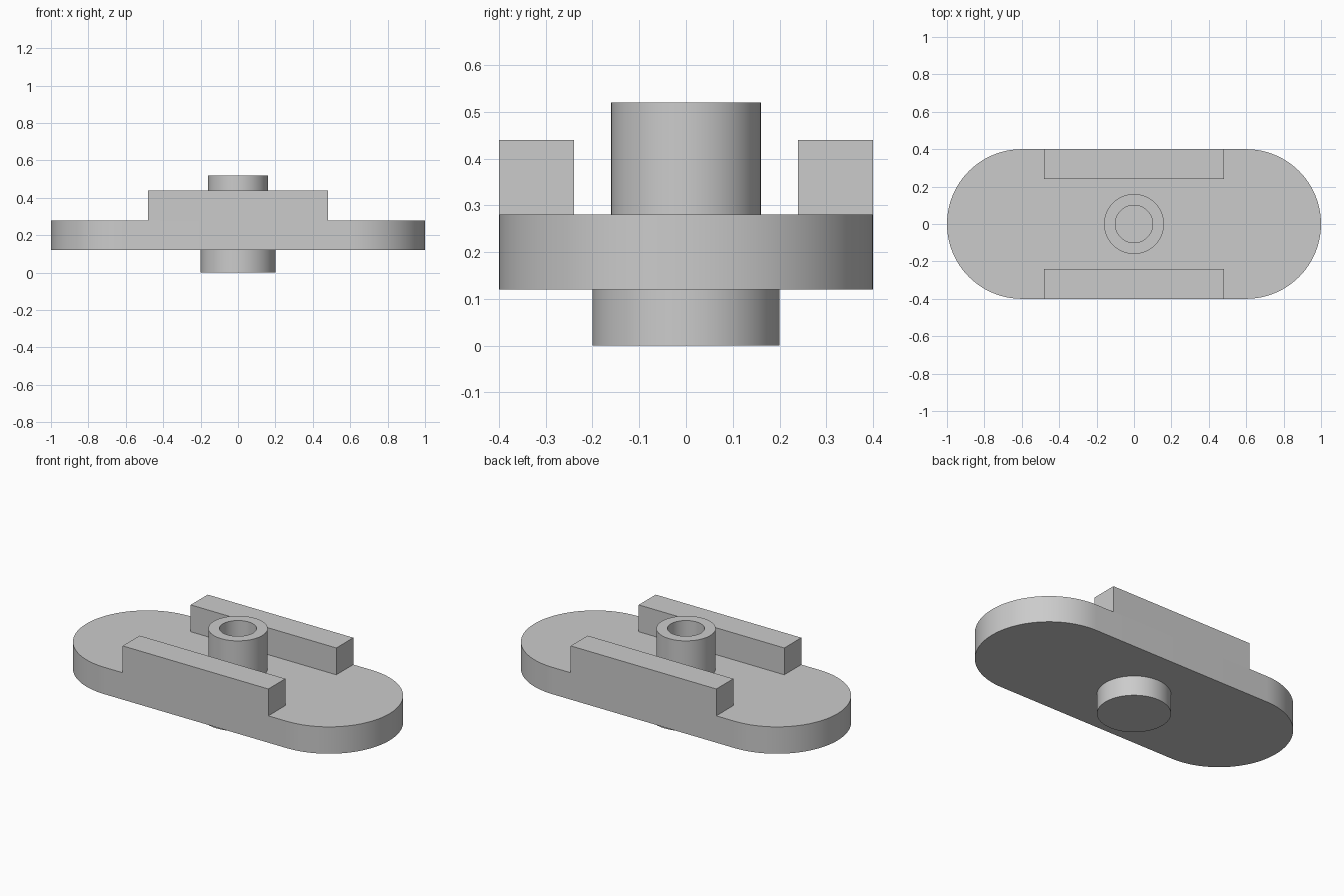
import bpy
import bmesh
from math import cos, sin, pi, radians

cube = bpy.data.objects.get("Cube")
if cube:
    bpy.data.objects.remove(cube, do_unlink=True)

grey = bpy.data.materials.new("plain grey")
grey.use_nodes = True
colour = (0.6, 0.6, 0.6, 1)
grey.diffuse_color = colour
grey.node_tree.nodes["Principled BSDF"].inputs["Base Color"].default_value = colour


def finish(name, bm, smooth=True):
    bmesh.ops.recalc_face_normals(bm, faces=bm.faces)
    mesh = bpy.data.meshes.new(name)
    bm.to_mesh(mesh)
    bm.free()
    mesh.materials.append(grey)
    obj = bpy.data.objects.new(name, mesh)
    bpy.context.collection.objects.link(obj)
    if smooth:
        bpy.ops.object.select_all(action="DESELECT")
        obj.select_set(True)
        bpy.context.view_layer.objects.active = obj
        bpy.ops.object.shade_smooth_by_angle(angle=radians(30))
    return obj


def extrude_outline(name, outline, bottom, top):
    """Closed prism from a 2D outline."""
    bm = bmesh.new()
    face = bm.faces.new([bm.verts.new((x, y, bottom)) for x, y in outline])
    geom = bmesh.ops.extrude_face_region(bm, geom=[face])["geom"]
    verts = [v for v in geom if isinstance(v, bmesh.types.BMVert)]
    bmesh.ops.translate(bm, verts=verts, vec=(0, 0, top - bottom))
    return finish(name, bm)


def lathe(name, profile, sides=96):
    """Spin (radius, height) points around the z axis."""
    bm = bmesh.new()
    verts = [bm.verts.new((r, 0, z)) for r, z in profile]
    edges = [bm.edges.new(pair) for pair in zip(verts, verts[1:])]
    bmesh.ops.spin(bm, geom=verts + edges, cent=(0, 0, 0), axis=(0, 0, 1),
                   angle=2 * pi, steps=sides)
    bmesh.ops.remove_doubles(bm, verts=bm.verts, dist=0.0001)
    return finish(name, bm)


# Rounded base plate
half_straight, radius, steps = 0.6, 0.4, 48
plate_bottom, plate_top = 0.12, 0.28
outline = []
for side in (1, -1):
    for i in range(steps + 1):
        a = -pi / 2 + pi * i / steps
        outline.append((side * (half_straight + radius * cos(a)),
                        side * radius * sin(a)))
extrude_outline("base_plate", outline, plate_bottom, plate_top)

# Side rails, flush with the straight edges of the plate
for name, side in (("front_rail", -1), ("back_rail", 1)):
    inner, outer = side * 0.24, side * radius
    extrude_outline(name, [(-0.48, inner), (0.48, inner),
                           (0.48, outer), (-0.48, outer)], plate_top, 0.44)

# Hollow central post
lathe("center_post", [(0.16, plate_top), (0.16, 0.52), (0.1, 0.52),
                      (0.1, plate_top), (0, plate_top)])

# Round foot under the plate
lathe("bottom_foot", [(0, 0), (0.2, 0), (0.2, plate_bottom)])
